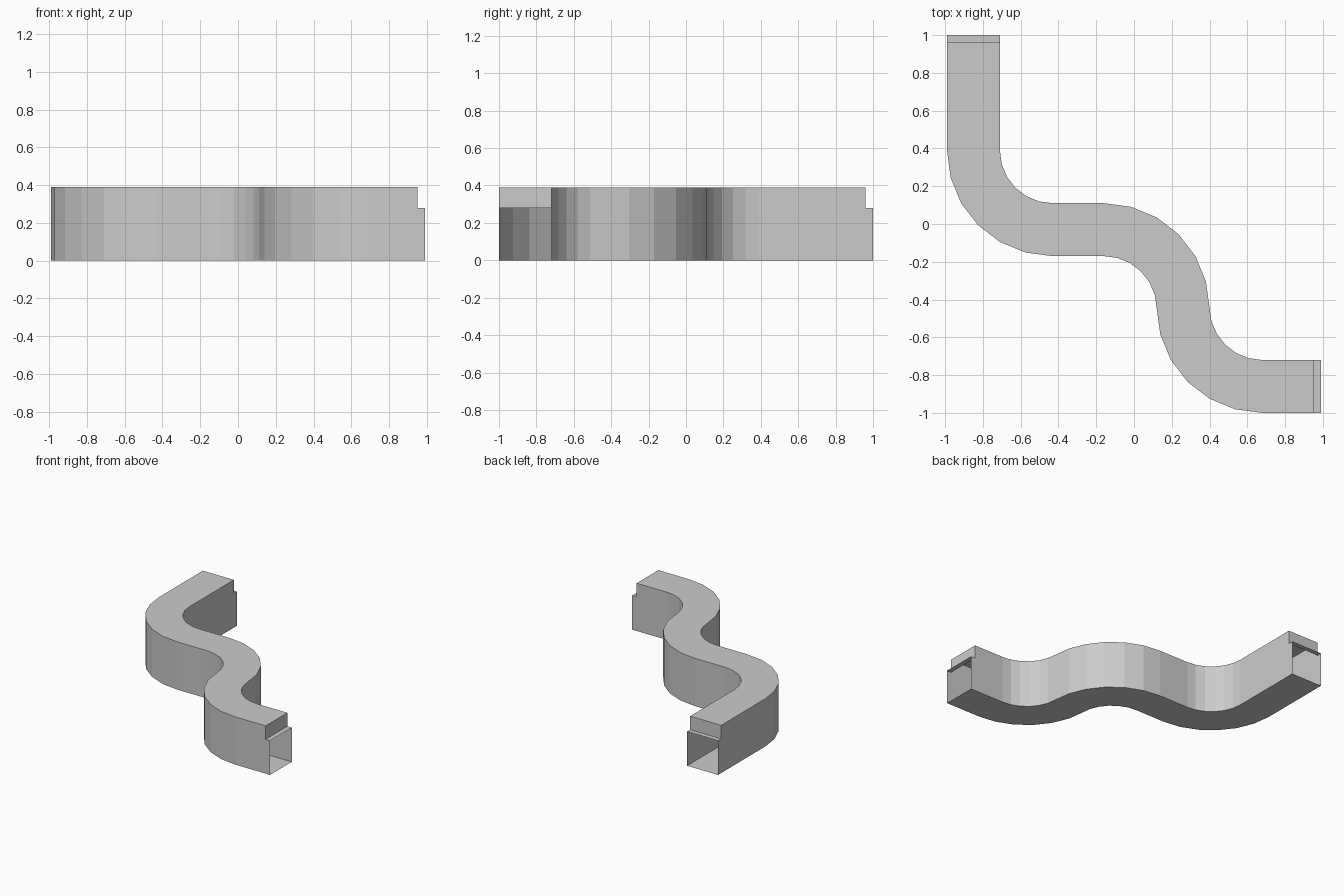
import bpy, bmesh
from math import radians, cos, sin

if "Cube" in bpy.data.objects:
    bpy.data.objects.remove(bpy.data.objects["Cube"])

H, STEP = 0.39, 0.28          # full height, height of the notched ends
R_IN, R_OUT = 0.28, 0.56      # bend radii


def arc(cx, cy, angles, a_radius, b_radius):
    """Pairs of (side a, side b) points around one bend centre."""
    out = []
    for deg in angles:
        c, s = cos(radians(deg)), sin(radians(deg))
        out.append(((cx + a_radius * c, cy + a_radius * s),
                    (cx + b_radius * c, cy + b_radius * s)))
    return out


# Paired edge points along the winding channel, from back end to right end
stations = [((-0.99, 1.0), (-0.71, 1.0)), ((-0.99, 0.96), (-0.71, 0.96))]
stations += arc(-0.43, 0.39, range(180, 271, 15), R_OUT, R_IN)
stations += arc(-0.16, -0.45, range(90, 14, -15), R_IN, R_OUT)
stations += arc(0.68, -0.44, range(195, 271, 15), R_OUT, R_IN)
stations += [((0.95, -1.0), (0.95, -0.72)), ((0.99, -1.0), (0.99, -0.72))]

bm = bmesh.new()
cache = {}


def vert(i, side, z):
    key = (i, side, z)
    if key not in cache:
        cache[key] = bm.verts.new((*stations[i][side], z))
    return cache[key]


def face(*corners):
    bm.faces.new([vert(*c) for c in corners])


# Floor, side walls and roof; the first and last segments are lower shelves
last = len(stations) - 1
for i in range(last):
    j = i + 1
    z = STEP if i in (0, last - 1) else H
    face((i, 0, z), (j, 0, z), (j, 1, z), (i, 1, z))
    face((i, 0, 0), (i, 1, 0), (j, 1, 0), (j, 0, 0))
    face((i, 0, 0), (j, 0, 0), (j, 0, z), (i, 0, z))
    face((i, 1, 0), (i, 1, z), (j, 1, z), (j, 1, 0))

# Upright lips above the open ends
face((1, 0, STEP), (1, 0, H), (1, 1, H), (1, 1, STEP))
k = last - 1
face((k, 0, STEP), (k, 1, STEP), (k, 1, H), (k, 0, H))

mesh = bpy.data.meshes.new("winding_duct")
bm.to_mesh(mesh)
bm.free()
duct = bpy.data.objects.new("winding_duct", mesh)
bpy.context.collection.objects.link(duct)
